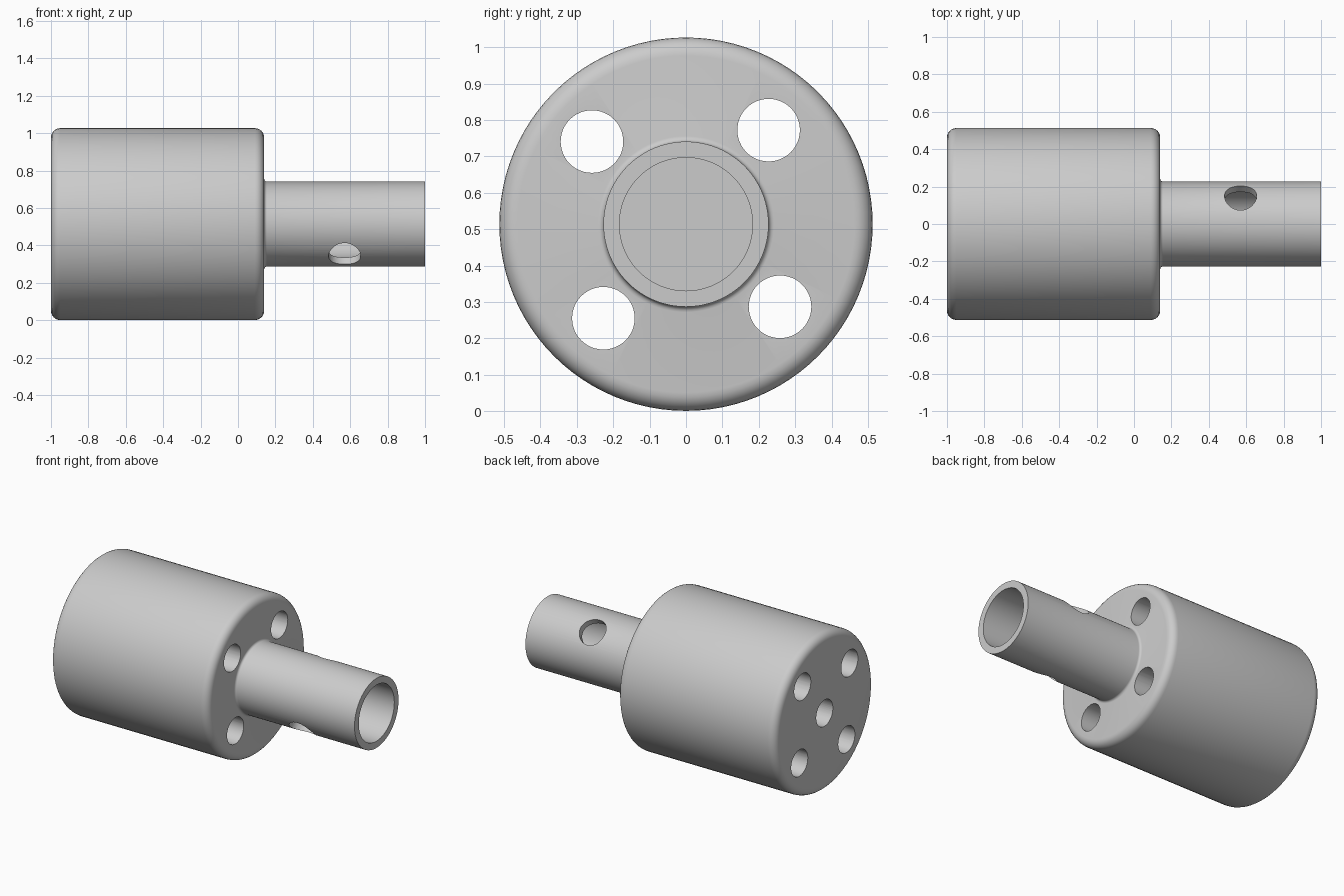
import bpy, bmesh, math
from mathutils import Matrix, Vector

if "Cube" in bpy.data.objects:
    bpy.data.objects.remove(bpy.data.objects["Cube"], do_unlink=True)

CENTRE_Z = 0.514
HOLE_RADIUS = 0.086
HOLE_ANGLE = math.radians(48.7)
BOLT_CIRCLE = 0.344

grey = bpy.data.materials.new("light_grey")
grey.use_nodes = True
grey.diffuse_color = (0.6, 0.6, 0.6, 1)
grey.node_tree.nodes["Principled BSDF"].inputs["Base Color"].default_value = (0.6, 0.6, 0.6, 1)


def arc(cx, cr, radius, start, end, steps=6):
    """Fillet points (x, r) between two angles in degrees."""
    angles = [math.radians(start + (end - start) * i / steps) for i in range(steps + 1)]
    return [(cx + radius * math.cos(a), cr + radius * math.sin(a)) for a in angles]


def lathe(name, profile, segments=96):
    """Revolve an (x, r) profile about the long axis."""
    bm = bmesh.new()
    verts = [bm.verts.new((x, 0, r)) for x, r in profile]
    edges = [bm.edges.new(pair) for pair in zip(verts, verts[1:])]
    bmesh.ops.spin(bm, geom=verts + edges, axis=(1, 0, 0), cent=(0, 0, 0),
                   angle=math.tau, steps=segments)
    bmesh.ops.remove_doubles(bm, verts=bm.verts, dist=1e-5)
    bmesh.ops.recalc_face_normals(bm, faces=bm.faces)
    mesh = bpy.data.meshes.new(name)
    bm.to_mesh(mesh)
    bm.free()
    obj = bpy.data.objects.new(name, mesh)
    obj.location.z = CENTRE_Z
    mesh.materials.append(grey)
    bpy.context.collection.objects.link(obj)
    return obj


def drill(target, name, centre, direction, length):
    """Cut a round hole centred on a point."""
    bm = bmesh.new()
    bmesh.ops.create_cone(bm, cap_ends=True, segments=48, radius1=HOLE_RADIUS,
                          radius2=HOLE_RADIUS, depth=length)
    turn = Vector((0, 0, 1)).rotation_difference(Vector(direction)).to_matrix().to_4x4()
    bm.transform(Matrix.Translation(centre) @ turn)
    mesh = bpy.data.meshes.new(name)
    bm.to_mesh(mesh)
    bm.free()
    mesh.materials.append(grey)
    cutter = bpy.data.objects.new(name, mesh)
    cutter.location.z = CENTRE_Z
    bpy.context.collection.objects.link(cutter)
    cutter.hide_render = True
    mod = target.modifiers.new(name, 'BOOLEAN')
    mod.operation = 'DIFFERENCE'
    mod.solver = 'EXACT'
    mod.object = cutter
    bpy.context.view_layer.objects.active = target
    bpy.ops.object.modifier_apply(modifier=mod.name)
    bpy.data.objects.remove(cutter, do_unlink=True)


# Rounded drum, filleted neck and hollow tube in one turned profile
profile = [(-1, 0)]
profile += arc(-0.95, 0.463, 0.05, 180, 90)
profile += arc(0.09, 0.463, 0.05, 90, 0)
profile += arc(0.155, 0.242, 0.015, 180, 270, 4)
profile += [(1, 0.227), (1, 0.183), (0.14, 0.183), (0.14, 0)]
coupling = lathe("coupling_body", profile)

# Four holes through the drum
for i in range(4):
    a = HOLE_ANGLE + i * math.pi / 2
    drill(coupling, "drum_hole", (-0.43, BOLT_CIRCLE * math.cos(a), BOLT_CIRCLE * math.sin(a)),
          (1, 0, 0), 1.4)

# Blind centre hole in the closed end
drill(coupling, "centre_hole", (-0.8, 0, 0), (1, 0, 0), 1.0)

# Slanted pin hole across the tube
drill(coupling, "pin_hole", (0.57, 0, 0), (0, math.cos(HOLE_ANGLE), math.sin(HOLE_ANGLE)), 0.8)

# Smooth turned surfaces with crisp rims
bpy.ops.object.select_all(action='DESELECT')
coupling.select_set(True)
bpy.context.view_layer.objects.active = coupling
bpy.ops.object.shade_smooth_by_angle(angle=math.radians(30))
